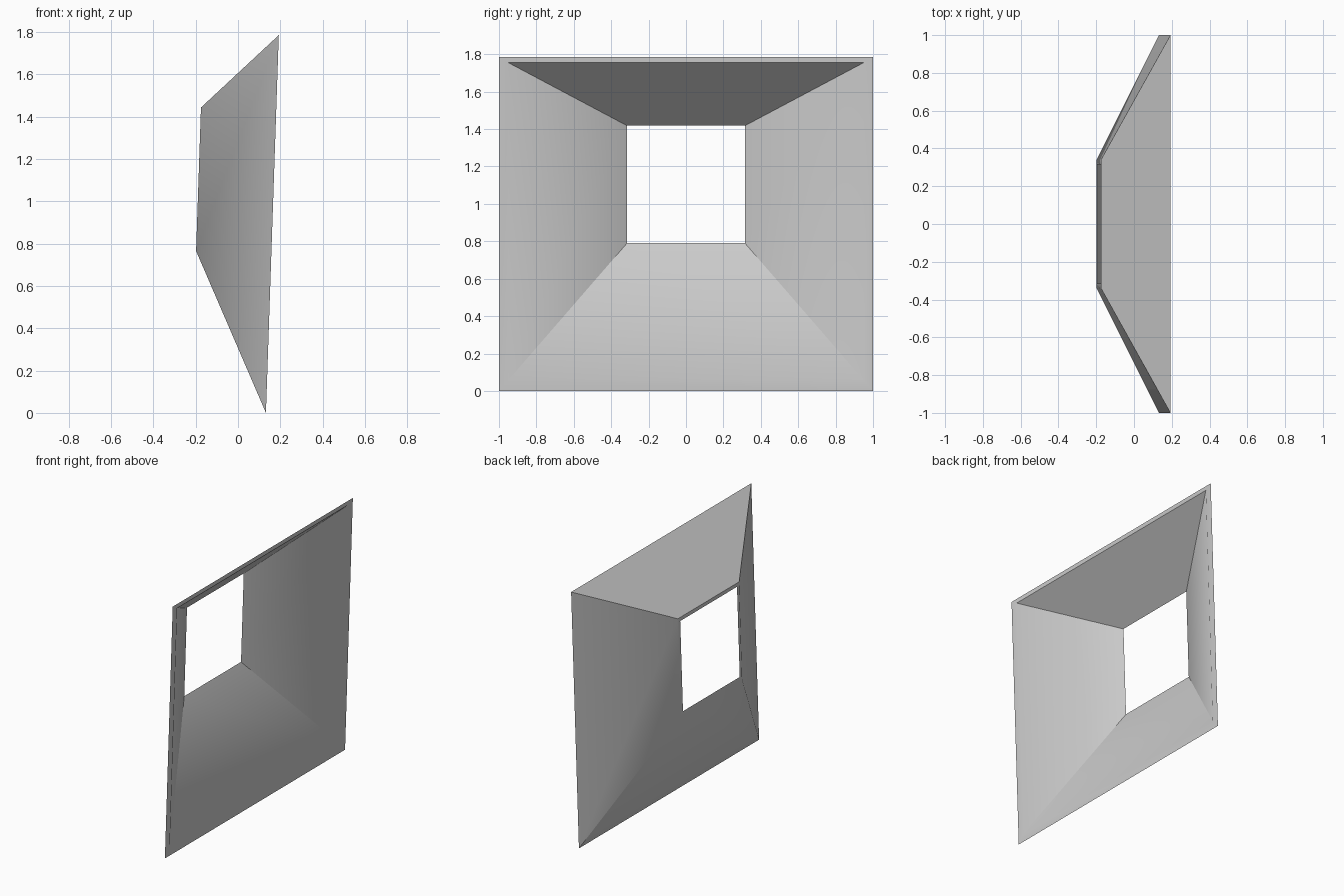
import bpy, bmesh, math

cube = bpy.data.objects.get("Cube")
if cube:
    bpy.data.objects.remove(cube, do_unlink=True)

# Plain grey for the whole funnel
grey = bpy.data.materials.new("plain_grey")
grey.use_nodes = True
colour = (0.6, 0.6, 0.6, 1)
grey.diffuse_color = colour
grey.node_tree.nodes["Principled BSDF"].inputs["Base Color"].default_value = colour


def ring(bm, half_width, bottom, top, x_of_z):
    """Rectangular loop of four vertices on a slightly leaning plane."""
    corners = [(-half_width, bottom), (half_width, bottom),
               (half_width, top), (-half_width, top)]
    return [bm.verts.new((x_of_z(z), y, z)) for y, z in corners]


def wide_x(z):
    return 0.132 + 0.034 * z


def narrow_x(z):
    return -0.198 + 0.034 * (z - 0.765)


# Leaning funnel: outer and inner walls joined by rims at both openings
bm = bmesh.new()
rings = [
    ring(bm, 1.0, 0.0, 1.785, wide_x),
    ring(bm, 0.34, 0.765, 1.443, narrow_x),
    ring(bm, 0.315, 0.79, 1.418, narrow_x),
    ring(bm, 0.95, 0.058, 1.755, wide_x),
]
for i, a in enumerate(rings):
    b = rings[(i + 1) % 4]
    for j in range(4):
        k = (j + 1) % 4
        bm.faces.new((a[j], a[k], b[k], b[j]))
bmesh.ops.recalc_face_normals(bm, faces=bm.faces)
mesh = bpy.data.meshes.new("funnel_frame")
bm.to_mesh(mesh)
bm.free()
mesh.materials.append(grey)

funnel = bpy.data.objects.new("funnel_frame", mesh)
bpy.context.collection.objects.link(funnel)
bpy.context.view_layer.objects.active = funnel
funnel.select_set(True)
bpy.ops.object.shade_smooth_by_angle(angle=math.radians(30))
